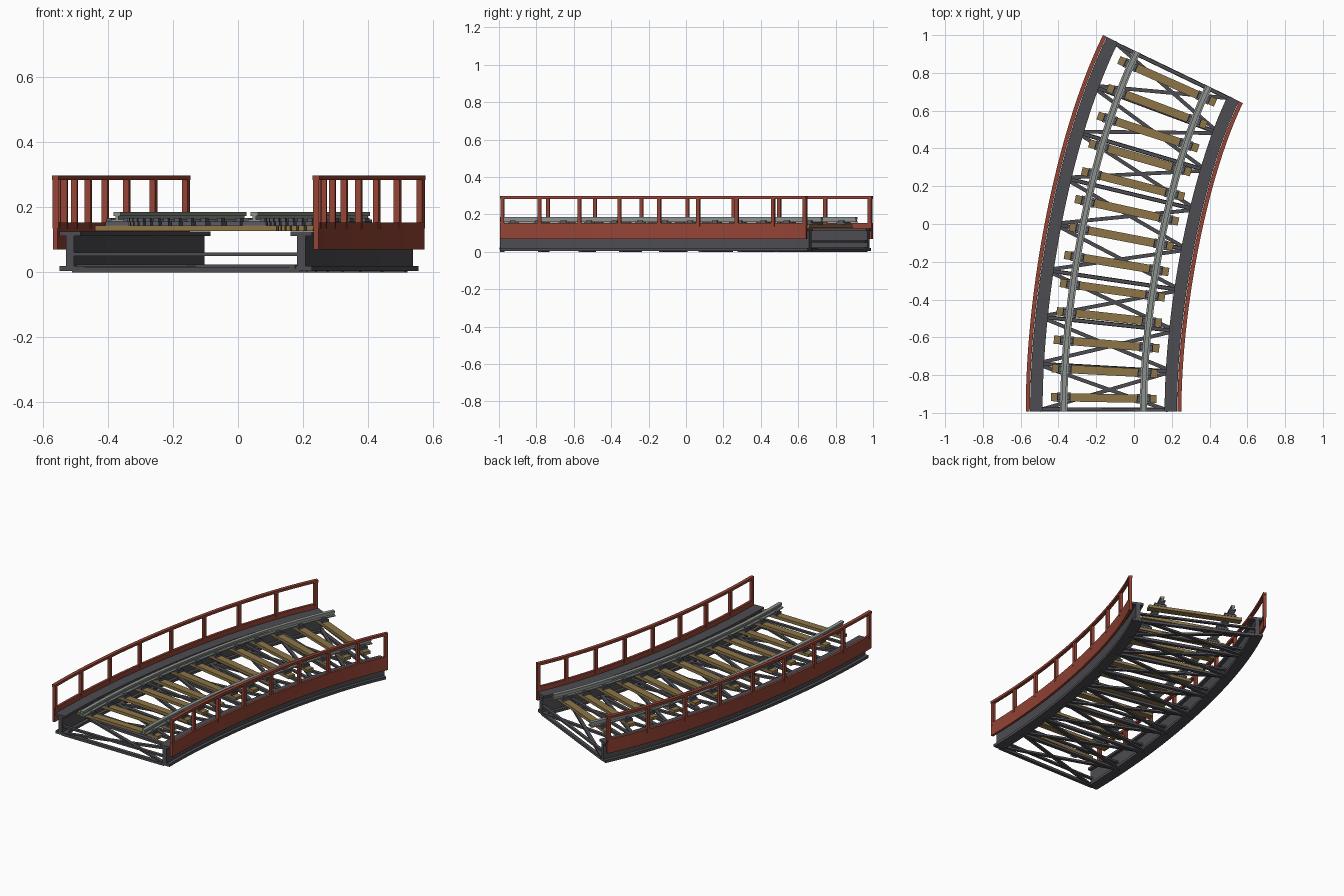
import bpy, bmesh, math
from mathutils import Vector
from mathutils.geometry import interpolate_bezier

if "Cube" in bpy.data.objects:
    bpy.data.objects.remove(bpy.data.objects["Cube"])


def material(name, rgb):
    m = bpy.data.materials.new(name)
    m.diffuse_color = (*rgb, 1)
    m.use_nodes = True
    m.node_tree.nodes["Principled BSDF"].inputs["Base Color"].default_value = m.diffuse_color
    return m


RED = material("rust red paint", (0.30, 0.058, 0.036))
STEEL = material("dark steel", (0.075, 0.075, 0.085))
WOOD = material("tan wood", (0.27, 0.18, 0.065))
RAIL = material("rail grey", (0.27, 0.29, 0.27))
CHAIR = material("chair grey", (0.10, 0.105, 0.125))

# Curved centreline of the bridge, resampled by arc length
END = math.radians(26)
P0, P3 = Vector((-0.161, -0.993, 0)), Vector((0.206, 0.82, 0))
P1 = P0 + Vector((0, 0.6, 0))
P2 = P3 - 0.5 * Vector((math.sin(END), math.cos(END), 0))
PTS = interpolate_bezier(P0, P1, P2, P3, 400)
DIST = [0.0]
for a, b in zip(PTS, PTS[1:]):
    DIST.append(DIST[-1] + (b - a).length)


def frame(s):
    """Point, forward and right directions at fraction s of the centreline."""
    d = s * DIST[-1]
    i = next((k for k in range(len(PTS) - 1) if DIST[k + 1] >= d), len(PTS) - 2)
    f = min(1, (d - DIST[i]) / (DIST[i + 1] - DIST[i]))
    p = PTS[i].lerp(PTS[i + 1], f)
    t = (PTS[i + 1] - PTS[i]).normalized()
    return p, t, Vector((t.y, -t.x, 0))


def at(s, u, z):
    p, t, r = frame(s)
    return p + r * u + Vector((0, 0, z))


def finish(bm, name, mat, smooth=False):
    bmesh.ops.recalc_face_normals(bm, faces=bm.faces)
    me = bpy.data.meshes.new(name)
    bm.to_mesh(me)
    bm.free()
    me.materials.append(mat)
    ob = bpy.data.objects.new(name, me)
    bpy.context.collection.objects.link(ob)
    if smooth:
        bpy.ops.object.select_all(action='DESELECT')
        ob.select_set(True)
        bpy.context.view_layer.objects.active = ob
        bpy.ops.object.shade_smooth_by_angle(angle=math.radians(30))


def sweep(name, profile, mat, n=40):
    """Sweep a closed (u, z) profile along the centreline."""
    bm = bmesh.new()
    rings = [[bm.verts.new(at(i / n, u, z)) for u, z in profile] for i in range(n + 1)]
    k = len(profile)
    for a, b in zip(rings, rings[1:]):
        for j in range(k):
            bm.faces.new((a[j], a[(j + 1) % k], b[(j + 1) % k], b[j]))
    bm.faces.new(rings[0])
    bm.faces.new(rings[-1])
    finish(bm, name, mat, True)


def box(bm, c, x, y, sx, sy, z0, z1):
    """Box centred on c, half sizes sx, sy along directions x, y."""
    v = [bm.verts.new((*(c + x * (i * sx) + y * (j * sy)).xy, z))
         for z in (z0, z1) for i, j in ((-1, -1), (1, -1), (1, 1), (-1, 1))]
    for q in ((0, 3, 2, 1), (4, 5, 6, 7), (0, 1, 5, 4), (1, 2, 6, 5), (2, 3, 7, 6), (3, 0, 4, 7)):
        bm.faces.new([v[i] for i in q])


def bar(bm, a, b, w, z0, z1):
    """Flat bar from a to b."""
    d = (b - a).normalized()
    box(bm, (a + b) / 2, d, Vector((d.y, -d.x, 0)), (b - a).length / 2, w / 2, z0, z1)


def ibeam(c, hw_b, hw_t, web, z0, z1, z2, z3):
    """I-shaped profile: bottom flange z0-z1, top flange z2-z3."""
    half = [(hw_b, z0), (hw_b, z1), (web, z1), (web, z2), (hw_t, z2), (hw_t, z3)]
    return [(c + u, z) for u, z in half] + [(c - u, z) for u, z in reversed(half)]


def rect(u0, u1, z0, z1):
    return [(u0, z0), (u1, z0), (u1, z1), (u0, z1)]


BAYS, TIES = 8, 13
for side, label in ((-1, "left"), (1, "right")):
    # Main girder, running rail, side panel and handrail
    sweep(label + "_girder", ibeam(side * 0.356, 0.033, 0.033, 0.013, 0.004, 0.02, 0.112, 0.126), STEEL)
    sweep(label + "_rail", ibeam(side * 0.211, 0.019, 0.011, 0.005, 0.156, 0.163, 0.174, 0.186), RAIL)
    sweep(label + "_side_panel", rect(side * 0.394, side * 0.409, 0.07, 0.154), RED)
    sweep(label + "_handrail", rect(side * 0.391, side * 0.412, 0.284, 0.299), RED)
    # Handrail posts
    bm = bmesh.new()
    for i in range(BAYS + 1):
        s = min(max(i / BAYS, 0.006), 0.994)
        p, t, r = frame(s)
        box(bm, p + r * side * 0.401, r, t, 0.0095, 0.0095, 0.135, 0.286)
    finish(bm, label + "_handrail_posts", RED)

# Cross struts and diagonal bracing between the girders
bm = bmesh.new()
for i in range(BAYS + 1):
    s = min(max(i / BAYS, 0.006), 0.994)
    bar(bm, at(s, -0.35, 0), at(s, 0.35, 0), 0.022, 0.0, 0.016)
    bar(bm, at(s, -0.35, 0), at(s, 0.35, 0), 0.018, 0.05, 0.061)
finish(bm, "cross_struts", STEEL)
bm = bmesh.new()
for i in range(BAYS):
    a, b = (i + 0.03) / BAYS, (i + 0.97) / BAYS
    bar(bm, at(a, -0.34, 0), at(b, 0.34, 0), 0.02, 0.008, 0.02)
    bar(bm, at(b, -0.34, 0), at(a, 0.34, 0), 0.02, 0.012, 0.024)
finish(bm, "diagonal_braces", STEEL)

# Wooden ties with rail chairs, plus small clamps either side of each rail
ties, chairs = bmesh.new(), bmesh.new()
for i in range(TIES):
    p, t, r = frame((i + 0.5) / TIES)
    box(ties, p, r, t, 0.28, 0.022, 0.127, 0.145)
    for side in (-1, 1):
        c = p + r * side * 0.211
        box(chairs, c, r, t, 0.036, 0.025, 0.144, 0.157)
        for e in (-1, 1):
            box(chairs, c + r * e * 0.025, r, t, 0.008, 0.015, 0.156, 0.167)
finish(ties, "wooden_ties", WOOD)
finish(chairs, "rail_chairs", CHAIR)
